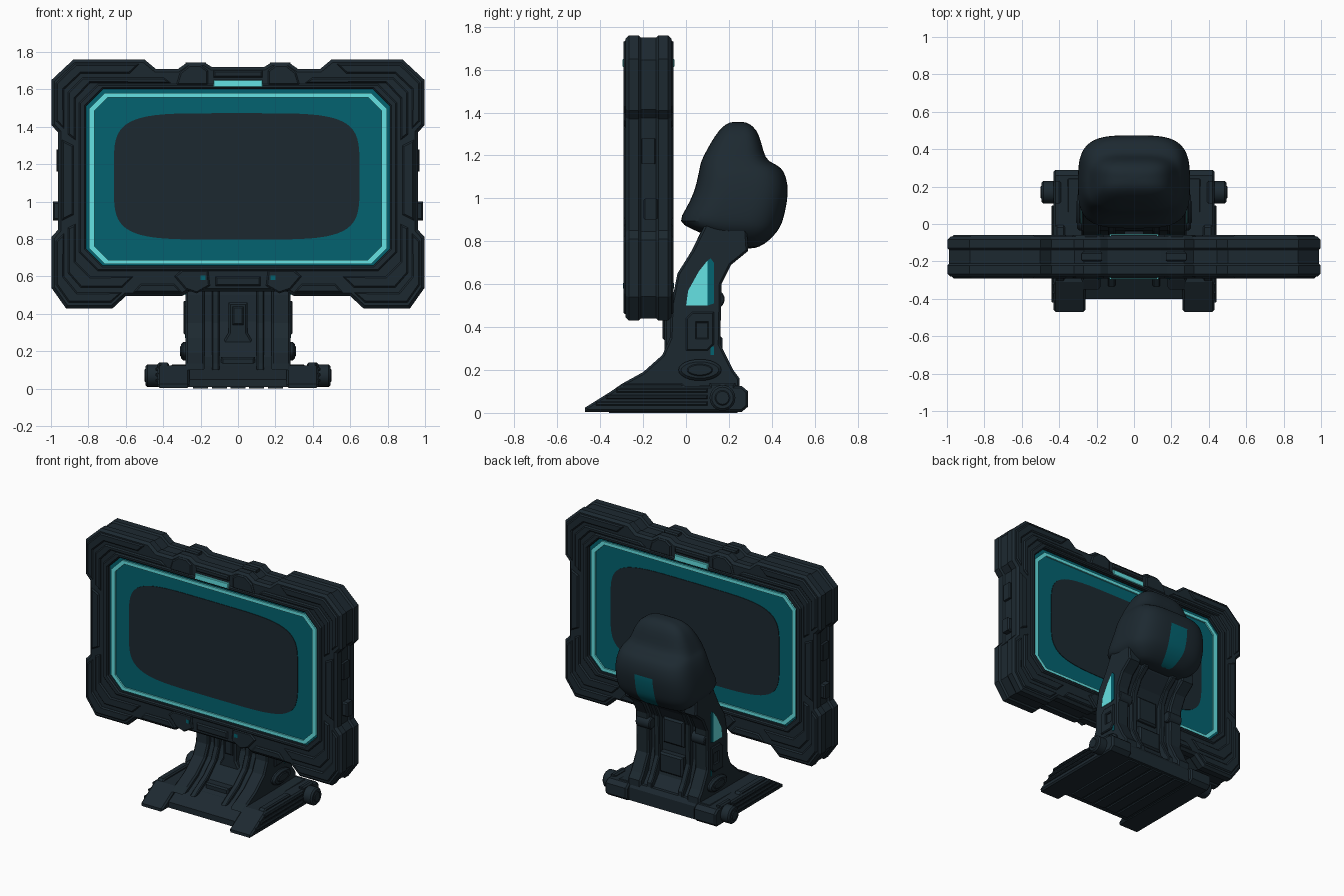
import bpy, bmesh, math
from mathutils import Vector

if "Cube" in bpy.data.objects:
    bpy.data.objects.remove(bpy.data.objects["Cube"])


def material(name, rgb):
    m = bpy.data.materials.new(name)
    m.diffuse_color = (*rgb, 1)
    m.use_nodes = True
    m.node_tree.nodes["Principled BSDF"].inputs["Base Color"].default_value = m.diffuse_color
    return m


DARK = material("dark_slate", (0.012, 0.022, 0.030))
TEAL = material("deep_teal", (0.001, 0.123, 0.16))
GLOW = material("bright_cyan", (0.13, 0.76, 0.77))


def finish(name, bm, mats, smooth=None):
    bmesh.ops.recalc_face_normals(bm, faces=bm.faces[:])
    me = bpy.data.meshes.new(name)
    bm.to_mesh(me)
    bm.free()
    for m in mats:
        me.materials.append(m)
    ob = bpy.data.objects.new(name, me)
    bpy.context.collection.objects.link(ob)
    if smooth:
        bpy.ops.object.select_all(action='DESELECT')
        ob.select_set(True)
        bpy.context.view_layer.objects.active = ob
        bpy.ops.object.shade_smooth_by_angle(angle=math.radians(smooth))
    return ob


def offset(pts, d):
    """Move a counter-clockwise outline inward by d with mitred corners."""
    out, n = [], len(pts)
    for i, p in enumerate(pts):
        e1 = (p - pts[i - 1]).normalized()
        e2 = (pts[(i + 1) % n] - p).normalized()
        n1, n2 = Vector((-e1.y, e1.x)), Vector((-e2.y, e2.x))
        out.append(p + (n1 + n2) * d / max(0.4, 1 + n1.dot(n2)))
    return out


def slab(name, loops, a, b, bevel=0.0, axis='y', mat=DARK, mirror=False, smooth=None):
    """Extrude an outline (plus holes) along an axis with chamfered rims."""
    bm = bmesh.new()
    place = (lambda p, t: (p.x, t, p.y)) if axis == 'y' else (lambda p, t: (t, p.x, p.y))
    caps = ([], [])
    for k, loop in enumerate(loops):
        pts = [Vector(p) for p in loop]
        if sum(pts[i - 1].cross(pts[i]) for i in range(len(pts))) < 0:
            pts.reverse()
        small = offset(pts, -bevel if k else bevel)
        levels = [(pts, a), (pts, b)]
        if bevel:
            levels = [(small, a), (pts, a + bevel), (pts, b - bevel), (small, b)]
        rings = [[bm.verts.new(place(p, t)) for p in ps] for ps, t in levels]
        n = len(pts)
        for r, s in zip(rings, rings[1:]):
            for i in range(n):
                bm.faces.new((r[i - 1], r[i], s[i], s[i - 1]))
        for cap, r in zip(caps, (rings[0], rings[-1])):
            cap += [bm.edges.get((r[i - 1], r[i])) for i in range(n)]
    for cap in caps:
        bmesh.ops.triangle_fill(bm, edges=cap, use_beauty=True)
    if mirror:
        dup = bmesh.ops.duplicate(bm, geom=bm.verts[:] + bm.edges[:] + bm.faces[:])
        for v in dup['geom']:
            if isinstance(v, bmesh.types.BMVert):
                v.co.x *= -1
    return finish(name, bm, [mat], smooth)


def rect(x0, x1, z0, z1):
    return [(x0, z0), (x1, z0), (x1, z1), (x0, z1)]


def octagon(w, h, c, cz=1.13):
    q = [(w, h - c), (w - c, h), (c - w, h), (-w, h - c), (-w, c - h), (c - w, -h), (w - c, -h), (w, c - h)]
    return [(x, z + cz) for x, z in q]


def ellipse(cy, cz, ry, rz, n=24, power=1.0):
    f = lambda v: math.copysign(abs(v) ** power, v)
    return [(cy + ry * f(math.cos(t)), cz + rz * f(math.sin(t)))
            for t in (2 * math.pi * i / n for i in range(n))]


# Monitor frame: three stacked rings, the middle one set in as a groove
half = [(0.14, 1.72), (0.18, 1.745), (0.27, 1.745), (0.32, 1.71), (0.44, 1.71), (0.5, 1.76),
        (0.88, 1.76), (0.998, 1.65), (0.998, 1.41), (0.962, 1.37), (0.962, 0.85), (0.998, 0.81),
        (0.998, 0.54), (0.92, 0.43), (0.67, 0.43), (0.6, 0.495), (0.3, 0.495), (0.26, 0.52)]
outline = half + [(-x, z) for x, z in reversed(half)]
inset = [tuple(p) for p in offset([Vector(p) for p in reversed(outline)], 0.01)]
hole = octagon(0.812, 0.472, 0.09)
slab("frame_front", [outline, hole], -0.282, -0.205, 0.016)
slab("frame_core", [inset, hole], -0.21, -0.14)
slab("frame_back", [outline, hole], -0.145, -0.068, 0.016)
slab("frame_side_tab", [rect(0.94, 0.99, 0.9, 1.0)], -0.2, -0.13, 0.01, mirror=True)
slab("frame_side_block", [rect(0.93, 0.97, 1.16, 1.28)], -0.21, -0.14, 0.006, mirror=True)
slab("frame_top_clamp", [rect(0.17, 0.28, 1.65, 1.745)], -0.2, -0.15, 0.008, mirror=True)

# Armour plates on both faces of the frame
plates = {
    "upper_corner_plate": [(0.53, 1.735), (0.87, 1.735), (0.972, 1.635), (0.972, 1.43), (0.93, 1.39),
                           (0.93, 1.6), (0.84, 1.685), (0.58, 1.685)],
    "upper_inner_plate": [(0.36, 1.635), (0.4, 1.665), (0.83, 1.665), (0.91, 1.585), (0.91, 1.36),
                          (0.87, 1.33), (0.87, 1.55), (0.79, 1.635)],
    "lower_corner_plate": [(0.972, 0.79), (0.972, 0.555), (0.905, 0.46), (0.68, 0.46), (0.62, 0.515),
                           (0.7, 0.515), (0.86, 0.515), (0.93, 0.6), (0.93, 0.83)],
    "lower_inner_plate": [(0.91, 0.86), (0.91, 0.62), (0.84, 0.54), (0.62, 0.54), (0.56, 0.6),
                          (0.79, 0.6), (0.87, 0.68), (0.87, 0.88)],
    "side_bar_plate": [(0.88, 0.93), (0.94, 0.9), (0.94, 1.33), (0.88, 1.3)],
    "top_bracket_plate": [(0.16, 1.625), (0.16, 1.7), (0.2, 1.73), (0.26, 1.73), (0.31, 1.69), (0.33, 1.625)],
    "bottom_bar_plate": [(0.3, 0.515), (0.56, 0.515), (0.52, 0.56), (0.34, 0.56)],
    "bottom_bracket_plate": [(0.15, 0.55), (0.22, 0.51), (0.28, 0.53), (0.34, 0.6), (0.3, 0.635), (0.16, 0.635)],
}
for side, y0, y1 in (("front", -0.292, -0.27), ("back", -0.08, -0.058)):
    for name, pts in plates.items():
        slab(f"{side}_{name}", [pts], y0, y1, 0.008, mirror=True)
    slab(f"{side}_screen_lip", [octagon(0.85, 0.5, 0.1), hole], y0, y1, 0.008)
    slab(f"{side}_top_centre_plate", [rect(-0.13, 0.13, 1.665, 1.7)], y0, y1, 0.008)
    slab(f"{side}_bottom_centre_plate", [rect(-0.12, 0.12, 0.55, 0.6)], y0, y1, 0.008)
    slab(f"{side}_status_light", [rect(-0.13, 0.13, 1.612, 1.65)], y0 - 0.004, y1 + 0.004, 0.003, mat=GLOW)
    slab(f"{side}_indicator", [rect(0.175, 0.2, 0.58, 0.605)], y0 - 0.001, y1 + 0.001, mat=TEAL, mirror=True)

# Screen, with glowing border and dark centre on both faces
slab("screen_panel", [octagon(0.82, 0.48, 0.09)], -0.262, -0.092, mat=TEAL)
for side, y0, y1 in (("front", -0.272, -0.25), ("back", -0.1, -0.082)):
    slab(f"{side}_screen_border", [octagon(0.797, 0.457, 0.085, 1.123), octagon(0.766, 0.434, 0.07, 1.123)],
         y0, y1, mat=GLOW)
for side, y0, y1 in (("front", -0.266, -0.26), ("back", -0.094, -0.088)):
    slab(f"{side}_screen_centre", [ellipse(-0.007, 1.135, 0.657, 0.338, 64, 0.42)], y0, y1)

# Base: central wedge, side feet, rear pivots and underside ribs
slab("base_wedge", [[(-0.4, 0.01), (-0.4, 0.05), (-0.27, 0.12), (0.24, 0.13), (0.26, 0.1), (0.26, 0.01)]],
     -0.36, 0.36, 0.01, 'x')
slab("base_foot", [[(-0.47, 0.005), (-0.47, 0.025), (-0.31, 0.125), (0.26, 0.125), (0.29, 0.1),
                    (0.29, 0.03), (0.26, 0.005)]], 0.26, 0.43, 0.01, 'x', mirror=True)
for i, z in enumerate((0.035, 0.065, 0.095)):
    slab(f"foot_ridge_{i}", [rect(-0.42 + 1.6 * (z - 0.035), 0.1, z, z + 0.018)], 0.42, 0.442, 0.005, 'x', mirror=True)
slab("foot_top_block", [[(-0.33, 0.1), (-0.29, 0.14), (-0.02, 0.14), (0.02, 0.1)]], 0.37, 0.42, 0.008, 'x', mirror=True)
slab("rear_pivot", [ellipse(0.17, 0.07, 0.06, 0.06)], 0.4, 0.495, 0.01, 'x', mirror=True, smooth=30)
slab("rear_pivot_cap", [ellipse(0.17, 0.07, 0.035, 0.035)], 0.49, 0.5, 0.005, 'x', mirror=True, smooth=30)
slab("rear_pivot_cover", [rect(0.11, 0.23, 0.1, 0.14)], 0.39, 0.43, 0.01, 'x', mirror=True)
for i in range(5):
    slab(f"underside_rib_{i}", [rect(-0.36, 0.24, 0.0, 0.02)], -0.24 + 0.1 * i, -0.16 + 0.1 * i, 0, 'x')

# Column: sunken centre with a raised rail on each side reaching the head
centre = [(-0.3, 0.1), (-0.18, 0.17), (-0.08, 0.27), (-0.045, 0.36), (-0.035, 0.5), (0.0, 0.68),
          (0.07, 0.79), (0.14, 0.9), (0.28, 0.9), (0.24, 0.76), (0.16, 0.66), (0.12, 0.58),
          (0.12, 0.35), (0.16, 0.2), (0.24, 0.1)]
rail = [(-0.35, 0.1), (-0.3, 0.135), (-0.2, 0.19), (-0.11, 0.27), (-0.075, 0.35), (-0.07, 0.5),
        (-0.04, 0.65), (0.03, 0.76), (0.1, 0.9), (0.28, 0.9), (0.29, 0.755), (0.21, 0.69),
        (0.165, 0.6), (0.16, 0.32), (0.22, 0.2), (0.25, 0.16), (0.25, 0.1)]
slab("column_centre", [centre], -0.2, 0.2, 0.0, 'x')
slab("column_rail", [rail], 0.18, 0.28, 0.01, 'x', mirror=True)
slab("column_inner_rail", [[(y * 0.96, z) for y, z in rail]], 0.1, 0.14, 0.006, 'x', mirror=True)
slab("column_side_boss", [ellipse(0.065, 0.2, 0.1, 0.05)], 0.27, 0.305, 0.012, 'x', mirror=True, smooth=30)
slab("column_side_boss_cap", [ellipse(0.065, 0.2, 0.06, 0.028)], 0.3, 0.31, 0.005, 'x', mirror=True, smooth=30)
slab("column_side_plate", [[(0.0, 0.29), (0.0, 0.44), (0.03, 0.47), (0.13, 0.47), (0.13, 0.32), (0.1, 0.29)],
                           rect(0.05, 0.1, 0.35, 0.42)], 0.27, 0.292, 0.006, 'x', mirror=True)
slab("column_rear_hinge", [ellipse(0.145, 0.53, 0.035, 0.04)], 0.16, 0.27, 0.006, 'x', mirror=True, smooth=30)
slab("column_front_panel", [[(-0.08, 0.16), (0.08, 0.16), (0.08, 0.25), (0.05, 0.3), (0.05, 0.46),
                             (-0.05, 0.46), (-0.05, 0.3), (-0.08, 0.25)]], -0.1, -0.03, 0.01)
slab("column_front_badge_plate", [rect(-0.03, 0.03, 0.34, 0.44)], -0.11, -0.08, 0.008)
slab("column_front_step", [rect(-0.09, 0.09, 0.1, 0.17)], -0.24, -0.1, 0.01)
slab("column_rear_panel", [rect(-0.09, 0.09, 0.22, 0.36)], 0.1, 0.17, 0.012)
slab("column_rear_upper_panel", [rect(-0.08, 0.08, 0.42, 0.6)], 0.1, 0.145, 0.012)

# Glowing windows on the column sides
slab("side_window", [[(0.0, 0.5), (0.1, 0.5), (0.1, 0.71), (0.06, 0.66), (0.01, 0.57)]],
     0.278, 0.286, 0, 'x', GLOW, True)
slab("side_window_edge", [[(0.1, 0.5), (0.13, 0.51), (0.13, 0.7), (0.115, 0.72), (0.1, 0.71)]],
     0.278, 0.285, 0, 'x', TEAL, True)
slab("side_light_slit", [rect(0.115, 0.13, 0.27, 0.31)], 0.278, 0.284, 0, 'x', TEAL, True)

# Rounded rear head, lofted from rounded-square sections: z, y front, y back, half width
sections = [(0.765, 0.25, 0.32, 0.17), (0.785, 0.19, 0.365, 0.21), (0.825, 0.1, 0.41, 0.265),
            (0.86, 0.02, 0.435, 0.29), (0.89, -0.04, 0.45, 0.3), (0.95, 0.0, 0.465, 0.3),
            (1.03, 0.04, 0.478, 0.29), (1.10, 0.055, 0.468, 0.275), (1.145, 0.065, 0.445, 0.255),
            (1.163, 0.068, 0.405, 0.24), (1.185, 0.076, 0.368, 0.23), (1.26, 0.115, 0.352, 0.2),
            (1.32, 0.155, 0.33, 0.165), (1.35, 0.19, 0.295, 0.11), (1.357, 0.22, 0.265, 0.05)]
bm = bmesh.new()
rings = []
for z, y0, y1, w in sections:
    rings.append([bm.verts.new((x, y, z))
                  for x, y in ellipse(0, (y0 + y1) / 2, w, (y1 - y0) / 2, 64, 0.58)])
for r, s in zip(rings, rings[1:]):
    for i in range(64):
        f = bm.faces.new((r[i - 1], r[i], s[i], s[i - 1]))
        c = f.calc_center_median()
        # lower rear light patch
        f.material_index = int(abs(c.x) < 0.06 and c.y > 0.3 and c.z < 1.0)
bm.faces.new(rings[0])
bm.faces.new(rings[-1])
head = finish("rear_head", bm, [DARK, TEAL], 60)
head.modifiers.new("soften", 'SUBSURF').levels = 1
